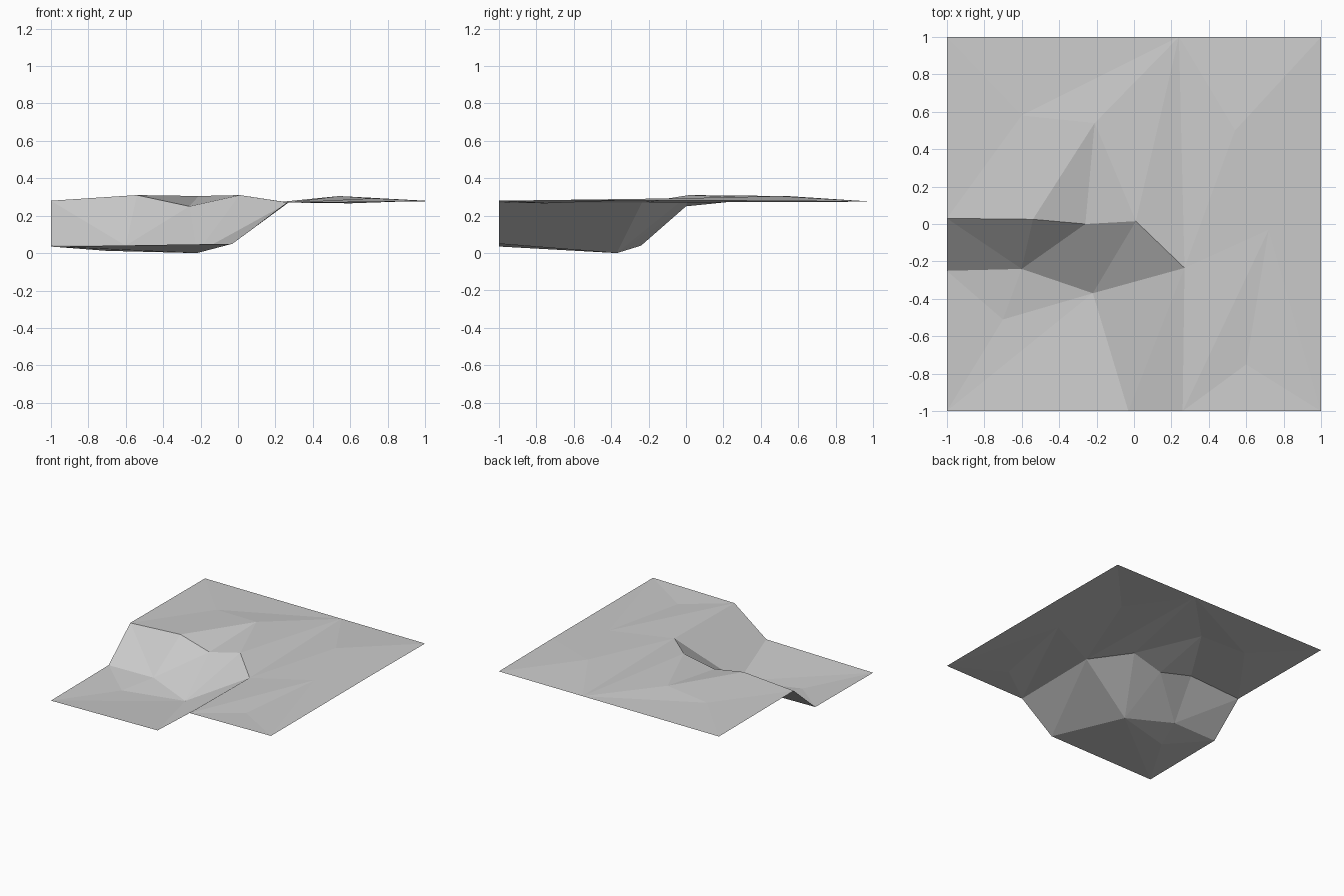
import bpy
import bmesh

default = bpy.data.objects.get("Cube")
if default:
    bpy.data.objects.remove(default, do_unlink=True)

# One plain stone colour
stone = bpy.data.materials.new("stone_grey")
stone.use_nodes = True
colour = (0.6, 0.6, 0.6, 1)
stone.diffuse_color = colour
stone.node_tree.nodes["Principled BSDF"].inputs["Base Color"].default_value = colour

# Survey points shared by the neighbouring parts, so that their seams meet
corners = {
    "A": (-1, -1, .035), "D": (1, -1, .28), "G": (-1, 1, .275), "I": (1, 1, .275),
}
borders = {
    "B": (-.03, -1, .05), "C": (.26, -1, .27), "E": (-1, -.25, .04),
    "F": (-1, .03, .28), "H": (.24, 1, .275), "W": (1, .3, .28),
}
cliff_foot = {"J": (-.6, -.24, .04), "K": (-.22, -.37, 0)}
cliff_top = {
    "L": (.27, -.235, .27), "M": (.01, .015, .31),
    "N": (-.26, 0, .25), "O": (-.54, .025, .31),
}
bumps = {
    "P": (-.21, .54, .305), "Q": (-.7, -.51, .012), "R": (.54, .5, .305),
    "S": (.72, -.03, .293), "T": (.6, -.75, .266), "U": (-.6, .58, .285),
}
points = corners | borders | cliff_foot | cliff_top | bumps


def terrain(name, facets):
    """Build an open faceted sheet, each facet spelled by its point letters."""
    bm = bmesh.new()
    letters = sorted(set(facets) - {" "})
    verts = {letter: bm.verts.new(points[letter]) for letter in letters}
    for facet in facets.split():
        face = bm.faces.new([verts[letter] for letter in facet])
        face.normal_update()
        if face.normal.z < 0:
            face.normal_flip()
    mesh = bpy.data.meshes.new(name)
    bm.to_mesh(mesh)
    bm.free()
    mesh.materials.append(stone)
    sheet = bpy.data.objects.new(name, mesh)
    bpy.context.collection.objects.link(sheet)
    return sheet


# Sunken corner
terrain("lower_ground", "EJQ JKQ EQA AQK AKB")
# Steep bank between the two levels
terrain("cliff", "FEJ FJO OJN NJK NKM KLM KLB BLC")
# Raised ground: left and rear, then right
terrain("upper_ground_rear", "FOU FUG GUH UPH UOP ONP NMP PMH MLH")
terrain("upper_ground_side", "LRH HRI RWI RSW RLS LCS CTS TDS CDT SDW")
